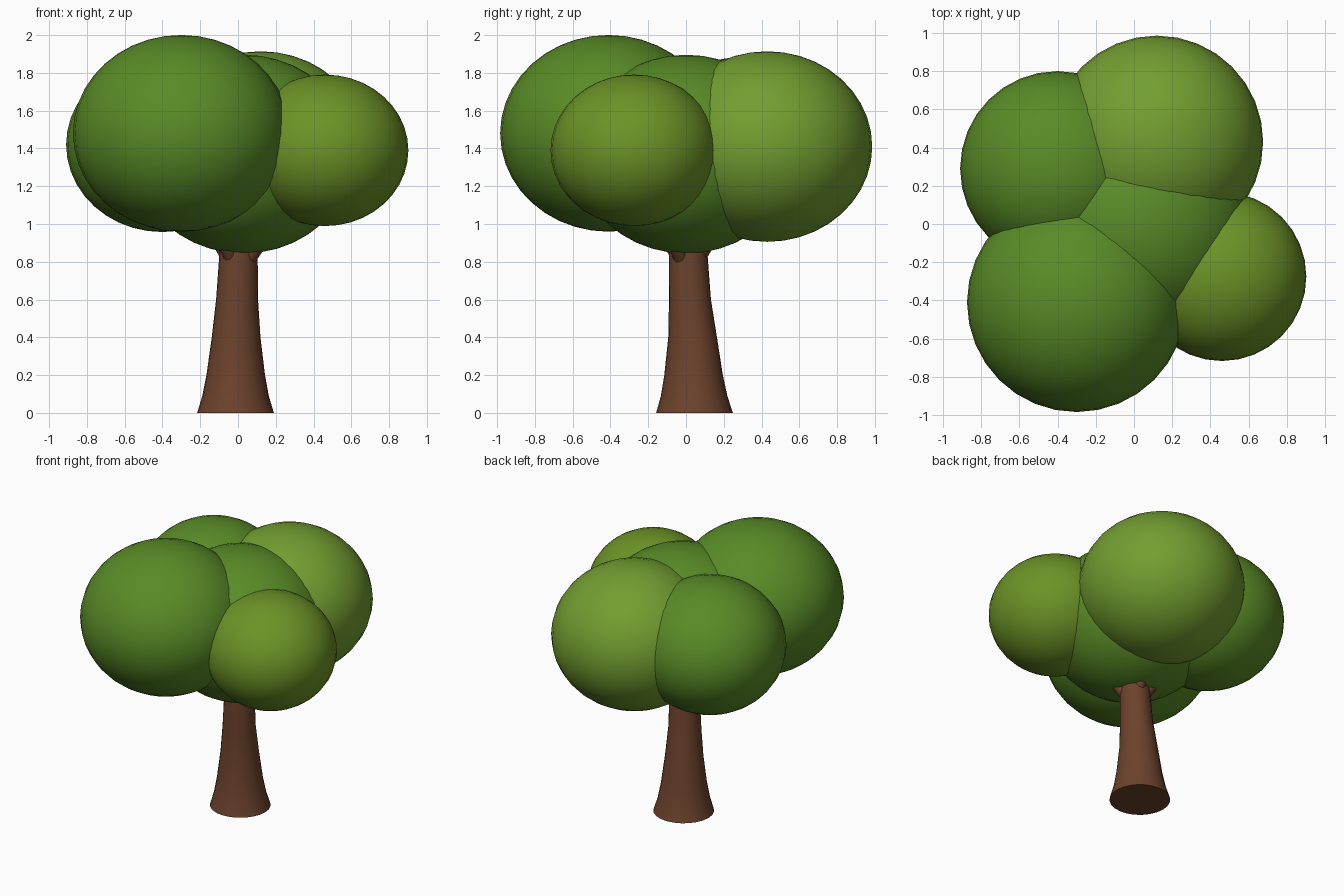
import bpy, bmesh, math
from mathutils import Vector

if "Cube" in bpy.data.objects:
    bpy.data.objects.remove(bpy.data.objects["Cube"])


def material(name, rgb):
    m = bpy.data.materials.new(name)
    m.diffuse_color = (*rgb, 1)
    m.use_nodes = True
    m.node_tree.nodes["Principled BSDF"].inputs["Base Color"].default_value = m.diffuse_color
    return m


def tube(name, rings, mat, sides):
    """Capped tapering tube through (x, y, z, radius) rings."""
    bm = bmesh.new()
    pts = [Vector(r[:3]) for r in rings]
    upright = abs((pts[-1] - pts[0]).normalized().z) > 0.95
    axis = Vector((0, 0, 1)) if upright else (pts[-1] - pts[0]).normalized()
    u = axis.orthogonal().normalized()
    v = axis.cross(u)
    loops = []
    for p, r in zip(pts, (r[3] for r in rings)):
        loops.append([bm.verts.new(p + r * (math.cos(a) * u + math.sin(a) * v))
                      for a in (2 * math.pi * i / sides for i in range(sides))])
    for a, b in zip(loops, loops[1:]):
        for i in range(sides):
            j = (i + 1) % sides
            bm.faces.new((a[i], a[j], b[j], b[i]))
    bm.faces.new(loops[0][::-1])
    bm.faces.new(loops[-1])
    bmesh.ops.recalc_face_normals(bm, faces=bm.faces)
    return finish(name, bm, mat)


def finish(name, bm, mat):
    me = bpy.data.meshes.new(name)
    bm.to_mesh(me)
    bm.free()
    me.materials.append(mat)
    ob = bpy.data.objects.new(name, me)
    bpy.context.collection.objects.link(ob)
    bpy.ops.object.select_all(action='DESELECT')
    ob.select_set(True)
    bpy.context.view_layer.objects.active = ob
    bpy.ops.object.shade_smooth_by_angle(angle=math.radians(40))
    return ob


def leaf_ball(name, centre, radius, mat):
    """Slightly squashed sphere of foliage."""
    bm = bmesh.new()
    bmesh.ops.create_uvsphere(bm, u_segments=32, v_segments=20, radius=radius)
    bmesh.ops.scale(bm, vec=(1, 1, 0.907), verts=bm.verts)
    ob = finish(name, bm, mat)
    ob.location = centre
    return ob


bark = material("bark", (0.15, 0.055, 0.025))
dark_green = material("dark_green", (0.10, 0.26, 0.02))
light_green = material("light_green", (0.17, 0.34, 0.03))
olive_green = material("olive_green", (0.15, 0.29, 0.02))

# Flared, gently leaning trunk
tube("trunk", [
    (-0.013, 0.045, 0.00, 0.203),
    (-0.013, 0.043, 0.09, 0.176),
    (-0.012, 0.040, 0.20, 0.155),
    (-0.010, 0.035, 0.40, 0.129),
    (-0.005, 0.021, 0.60, 0.111),
    (0.003, 0.012, 0.85, 0.101),
    (0.008, 0.005, 1.20, 0.080)], bark, 24)

# Foliage: centre, horizontal radius, colour
crown = {
    "middle": ((0.03, 0.00, 1.37), 0.58, dark_green),
    "front_left": ((-0.30, -0.41, 1.48), 0.574, dark_green),
    "front_right": ((0.46, -0.275, 1.39), 0.442, olive_green),
    "back_right": ((0.12, 0.43, 1.41), 0.556, light_green),
    "back_left": ((-0.40, 0.29, 1.42), 0.51, dark_green),
}
for key, (centre, radius, mat) in crown.items():
    leaf_ball("foliage_" + key, centre, radius, mat)
    # Branch from the trunk top into each outer ball
    if key != "middle":
        tube("branch_" + key, [(0.0, 0.012, 0.74, 0.045), (*centre, 0.025)], bark, 12)
